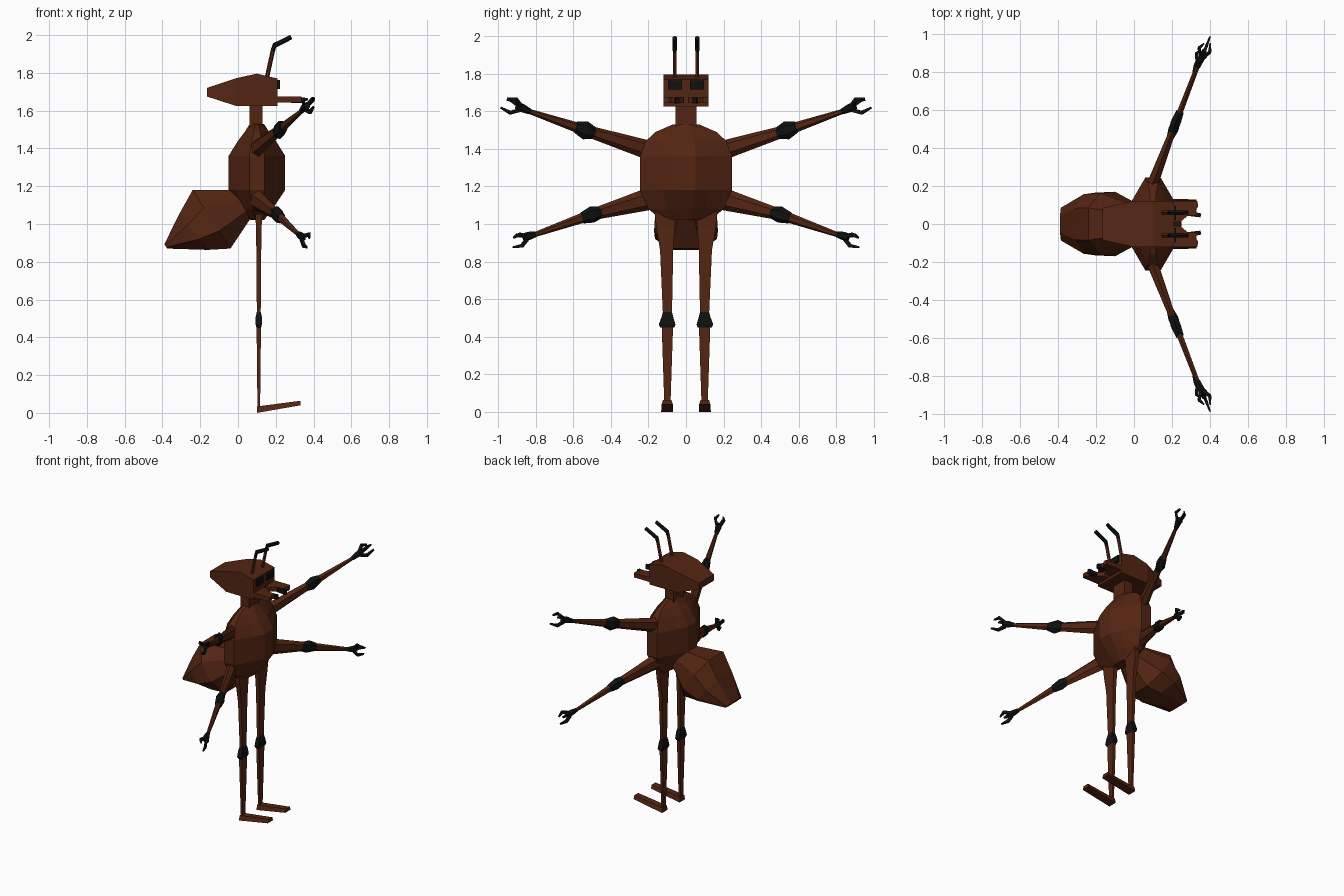
import bpy, bmesh, math
from mathutils import Vector

if "Cube" in bpy.data.objects:
    bpy.data.objects.remove(bpy.data.objects["Cube"])


def material(name, rgb):
    m = bpy.data.materials.new(name)
    m.diffuse_color = (*rgb, 1)
    m.use_nodes = True
    m.node_tree.nodes["Principled BSDF"].inputs["Base Color"].default_value = m.diffuse_color
    return m


BROWN = material("chestnut brown", (0.088, 0.0185, 0.006))
BLACK = material("soft black", (0.005, 0.0055, 0.0055))


def loft(name, rings, mat):
    """Skin a list of equal-length point rings and cap both ends."""
    bm = bmesh.new()
    vs = [[bm.verts.new(p) for p in r] for r in rings]
    n = len(vs[0])
    for a, b in zip(vs, vs[1:]):
        for i in range(n):
            j = (i + 1) % n
            bm.faces.new((a[i], a[j], b[j], b[i]))
    bm.faces.new(vs[0])
    bm.faces.new(vs[-1])
    bmesh.ops.recalc_face_normals(bm, faces=bm.faces)
    me = bpy.data.meshes.new(name)
    bm.to_mesh(me)
    bm.free()
    me.materials.append(mat)
    ob = bpy.data.objects.new(name, me)
    bpy.context.collection.objects.link(ob)
    return ob


def frame(d):
    """Horizontal side axis and upward axis across a direction."""
    w = d.cross(Vector((0, 0, 1)))
    w = w.normalized() if w.length > 0.15 else Vector((1, 0, 0))
    return w, w.cross(d).normalized()


def tube(name, pts, sizes, mat, sides=6):
    """Tapered limb through points; sizes are (half width, half height)."""
    pts = [Vector(p) for p in pts]
    rings = []
    for i, (p, (a, b)) in enumerate(zip(pts, sizes)):
        d = (pts[min(i + 1, len(pts) - 1)] - pts[max(i - 1, 0)]).normalized()
        w, h = frame(d)
        k = 1 / math.cos(math.pi / sides)
        ring = []
        for s in range(sides):
            t = 2 * math.pi * (s + 0.5) / sides
            ring.append(p + w * a * k * math.cos(t) + h * b * k * math.sin(t))
        rings.append(ring)
    return loft(name, rings, mat)


def box(name, lo, hi, mat):
    def ring(x):
        return [(x, lo[1], lo[2]), (x, hi[1], lo[2]), (x, hi[1], hi[2]), (x, lo[1], hi[2])]
    return loft(name, [ring(lo[0]), ring(hi[0])], mat)


# Thorax: faceted barrel, wide across y
quarter = [(0.15, 0.05), (0.11, 0.125), (0.04, 0.245)]
section = quarter + [(-x, y) for x, y in quarter[::-1]]
section += [(-x, -y) for x, y in section]
levels = [(1.02, 0.25, 0.52), (1.08, 0.55, 0.82), (1.18, 1, 1), (1.36, 1, 1),
          (1.44, 0.67, 0.88), (1.49, 0.42, 0.66), (1.53, 0.25, 0.28)]
loft("thorax", [[(0.1 + x * sx, y * sy, z) for x, y in section] for z, sx, sy in levels], BROWN)
box("neck", (0.06, -0.057, 1.5), (0.13, 0.057, 1.65), BROWN)

# Abdomen: slanted rings between a lower and an upper point, with half width
abdomen = [((0.06, 1.02), (0.02, 1.18), 0.09), ((-0.04, 0.87), (-0.24, 1.18), 0.17),
           ((-0.16, 0.863), (-0.31, 1.055), 0.165), ((-0.375, 0.87), (-0.39, 0.893), 0.09)]
rings = []
for lo, hi, hy in abdomen:
    lo, hi = Vector((lo[0], 0, lo[1])), Vector((hi[0], 0, hi[1]))
    rings.append([lo.lerp(hi, f) + Vector((0, y * hy, 0)) for f, y in
                  [(0, -0.5), (0, 0.5), (0.3, 1), (0.7, 0.95), (1, 0.5),
                   (1, -0.5), (0.7, -0.95), (0.3, -1)]])
loft("abdomen", rings, BROWN)

# Head: tapered box running back from a flat face
head = [(-0.165, 0.085, 1.675, 1.72), (-0.01, 0.12, 1.625, 1.772),
        (0.1, 0.12, 1.625, 1.796), (0.21, 0.12, 1.625, 1.77)]
loft("head", [[(x, -hy, z0), (x, hy, z0), (x, hy, z1), (x, -hy, z1)] for x, hy, z0, z1 in head], BROWN)


def hand(label, wrist, d, size):
    """Palm with two upper fingers and one lower finger."""
    w, h = frame(d)
    if w.x < 0:
        w = -w

    def at(along, side, up):
        return wrist + (d * along + w * side + h * up) * size

    tube(label + "_palm", [at(-0.02, 0, 0), at(0.03, 0, 0.005), at(0.065, 0, 0.005)],
         [(0.012, 0.013), (0.018, 0.02), (0.015, 0.018)], BLACK)
    fingers = [("outer", 0.03, 0.035, 0.135), ("inner", -0.03, 0.03, 0.12), ("lower", 0.002, -0.04, 0.15)]
    for f, side, up, reach in fingers:
        tube(f"{label}_{f}_finger",
             [at(0.045, side * 0.3, up * 0.3), at(0.09, side, up), at(reach, side * 0.5, up * 0.75)],
             [(0.008, 0.01), (0.008, 0.01), (0.004, 0.005)], BLACK, 4)


def arm(label, shoulder, elbow, wrist, base, joint, size):
    s, e, w = Vector(shoulder), Vector(elbow), Vector(wrist)
    d1, d2 = (e - s).normalized(), (w - e).normalized()
    tube(label + "_upper_arm", [s, e], [(0.03, base), (0.015, 0.026)], BROWN)
    tube(label + "_forearm", [e, w], [(0.017, 0.026), (0.009, 0.011)], BROWN)
    tube(label + "_elbow", [e - d1 * 0.055, e, e + d2 * 0.06],
         [(0.017, 0.027), (0.026, joint), (0.02, 0.026)], BLACK)
    hand(label, w, d2, size)


for side, s in (("left", 1), ("right", -1)):
    # Four arms
    arm(side + "_top", (0.09, 0.19 * s, 1.39), (0.22, 0.535 * s, 1.498),
        (0.343, 0.845 * s, 1.603), 0.045, 0.043, 1)
    arm(side + "_bottom", (0.09, 0.19 * s, 1.135), (0.208, 0.5 * s, 1.05),
        (0.325, 0.815 * s, 0.94), 0.052, 0.038, 0.85)

    # Legs: flat straps with a black knee and a long forward foot
    def strap(name, rows, mat):
        loft(f"{side}_{name}", [[(0.11 - hx, s * y0, z), (0.11 + hx, s * y0, z),
                                (0.11 + hx, s * y1, z), (0.11 - hx, s * y1, z)]
                               for z, y0, y1, hx in rows], mat)

    strap("thigh", [(1.1, 0.05, 0.17, 0.02), (0.98, 0.06, 0.158, 0.015), (0.86, 0.068, 0.138, 0.013),
                    (0.5, 0.075, 0.122, 0.01)], BROWN)
    strap("shin", [(0.48, 0.068, 0.13, 0.012), (0.03, 0.083, 0.115, 0.007)], BROWN)
    strap("knee", [(0.45, 0.062, 0.138, 0.012), (0.465, 0.056, 0.145, 0.016),
                   (0.505, 0.068, 0.13, 0.017), (0.533, 0.075, 0.123, 0.011)], BLACK)
    loft(side + "_foot", [[(x, s * (0.1 - hy), z0), (x, s * (0.1 + hy), z0),
                           (x, s * (0.1 + hy * 0.75), z1), (x, s * (0.1 - hy * 0.75), z1)]
                          for x, hy, z0, z1 in [(0.1, 0.032, 0, 0.034), (0.33, 0.03, 0.04, 0.064)]], BROWN)

    # Antennae with bent black tips
    tube(side + "_antenna", [(0.15, 0.06 * s, 1.76), (0.187, 0.06 * s, 1.93)], [(0.01, 0.01)] * 2, BROWN)
    tube(side + "_antenna_tip", [(0.184, 0.06 * s, 1.915), (0.193, 0.06 * s, 1.945), (0.282, 0.06 * s, 1.99)],
         [(0.01, 0.01), (0.012, 0.012), (0.011, 0.011)], BLACK)

    # Eyes and hooked jaws
    ya, yb = sorted((0.022 * s, 0.096 * s))
    box(side + "_eye", (0.2, ya, 1.715), (0.222, yb, 1.763), BLACK)
    outline = [(0.2, 0.01), (0.245, 0.012), (0.285, 0.045), (0.335, 0.05), (0.325, 0.075),
               (0.337, 0.09), (0.335, 0.12), (0.2, 0.12)]
    loft(side + "_jaw", [[(x, s * y, z) for x, y in outline] for z in (1.643, 1.675)], BROWN)
    loft(side + "_jaw_tip", [[(x, s * y, z) for x, y in
                              [(0.28, 0.043), (0.35, 0.035), (0.355, 0.055), (0.31, 0.065)]]
                             for z in (1.64, 1.67)], BLACK)
